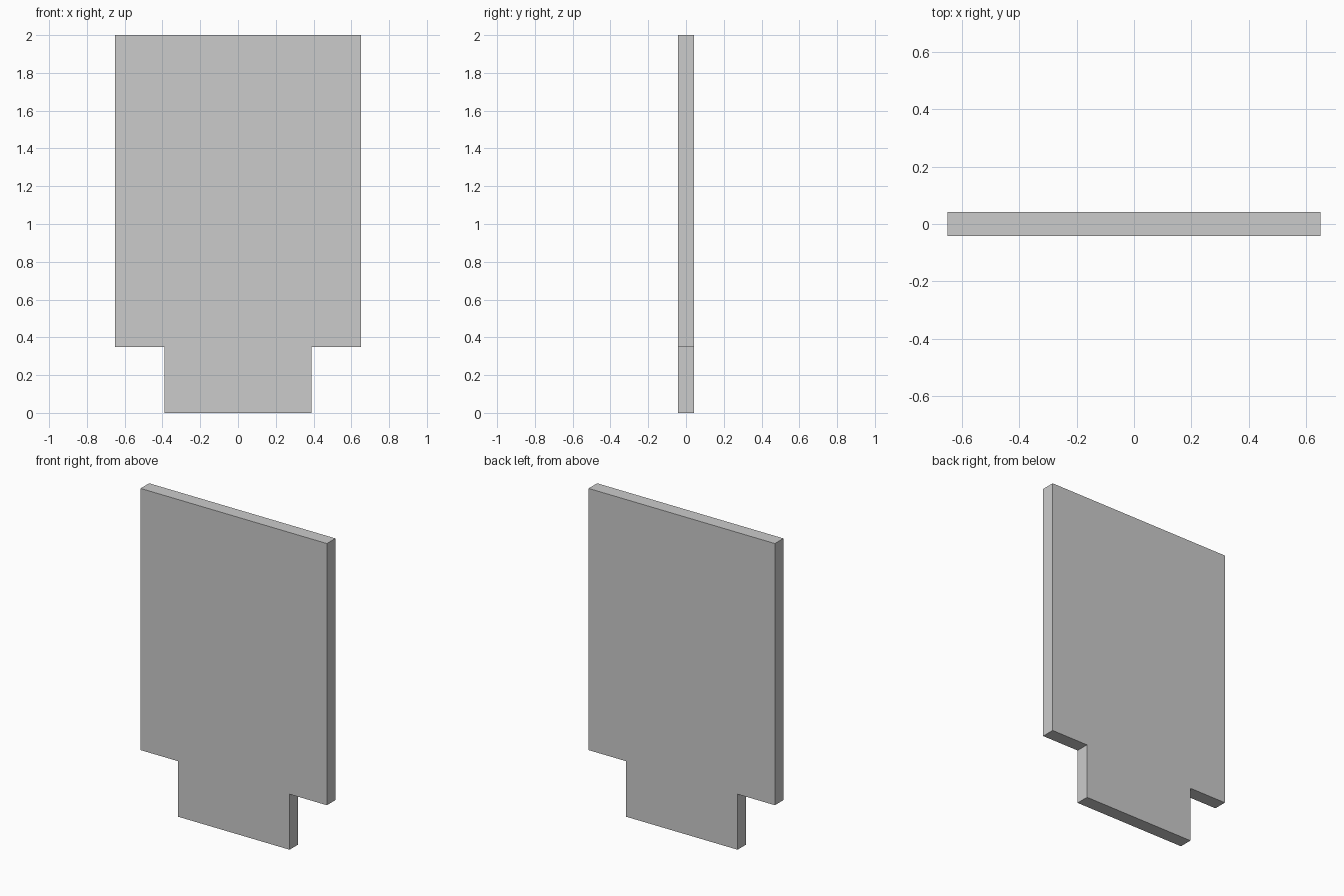
import bpy
import bmesh

if "Cube" in bpy.data.objects:
    bpy.data.objects.remove(bpy.data.objects["Cube"])

WIDTH, TAB_WIDTH = 1.30, 0.78
HEIGHT, TAB_HEIGHT = 2.0, 0.35
THICKNESS = 0.085

# Right half of the outline, bottom to top, mirrored for the left half
half = [(TAB_WIDTH / 2, 0), (TAB_WIDTH / 2, TAB_HEIGHT),
        (WIDTH / 2, TAB_HEIGHT), (WIDTH / 2, HEIGHT)]
outline = half + [(-x, z) for x, z in reversed(half)]

# Flat panel with a narrower tab at the foot, extruded front to back
bm = bmesh.new()
front = bm.faces.new([bm.verts.new((x, -THICKNESS / 2, z)) for x, z in outline])
extruded = bmesh.ops.extrude_face_region(bm, geom=[front], use_keep_orig=True)
back_verts = [g for g in extruded["geom"] if isinstance(g, bmesh.types.BMVert)]
bmesh.ops.translate(bm, verts=back_verts, vec=(0, THICKNESS, 0))
bmesh.ops.recalc_face_normals(bm, faces=bm.faces)

mesh = bpy.data.meshes.new("tabbed_panel")
bm.to_mesh(mesh)
bm.free()
panel = bpy.data.objects.new("tabbed_panel", mesh)
bpy.context.collection.objects.link(panel)
